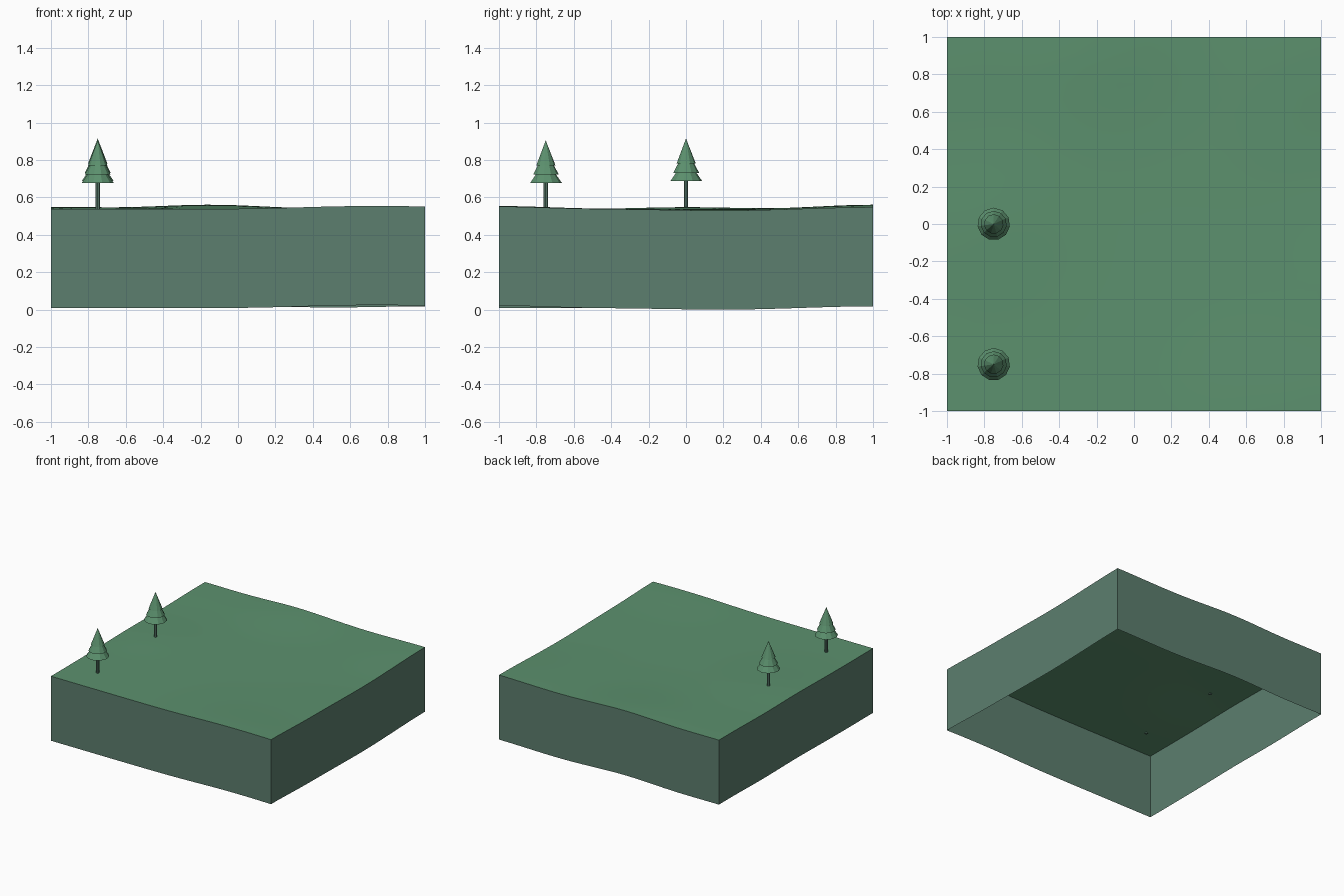
import bpy, bmesh, math

if "Cube" in bpy.data.objects:
    bpy.data.objects.remove(bpy.data.objects["Cube"])


def material(name, rgb):
    m = bpy.data.materials.new(name)
    m.use_nodes = True
    m.diffuse_color = (*rgb, 1)
    m.node_tree.nodes["Principled BSDF"].inputs["Base Color"].default_value = (*rgb, 1)
    return m


green = material("grass green", (0.107, 0.283, 0.156))
grey_green = material("grey green", (0.107, 0.209, 0.156))

# Gentle bumps and dips of the ground: x, y, height, radius
BUMPS = [(-0.15, 1, 0.023, 0.4), (0.6, -1, 0.014, 0.4), (1, 1, 0.01, 0.4),
         (-1, 0.9, 0.01, 0.4), (-0.8, 0, 0.01, 0.35), (1, 0.2, -0.008, 0.4),
         (1, -1, 0.008, 0.3)]
WALL = 0.53
STEPS = 24


def ground(x, y):
    return 0.538 + sum(h * math.exp(-((x - a) ** 2 + (y - b) ** 2) / (r * r))
                       for a, b, h, r in BUMPS)


def finish(name, bm, mat, smooth=True):
    mesh = bpy.data.meshes.new(name)
    bm.to_mesh(mesh)
    bm.free()
    mesh.materials.append(mat)
    ob = bpy.data.objects.new(name, mesh)
    bpy.context.collection.objects.link(ob)
    if smooth:
        for p in mesh.polygons:
            p.use_smooth = True
    return ob


# Grass sheet
bm = bmesh.new()
bmesh.ops.create_grid(bm, x_segments=STEPS, y_segments=STEPS, size=1)
for v in bm.verts:
    v.co.z = ground(v.co.x, v.co.y)
finish("grass_surface", bm, green)

# Four thin side walls that follow the ground edge, open underneath
for i, side in enumerate(("front", "left", "back", "right")):
    c, s = round(math.cos(i * math.pi / 2)), round(math.sin(i * math.pi / 2))
    bm = bmesh.new()
    columns = []
    for k in range(STEPS + 1):
        t = 2 * k / STEPS - 1
        x, y = t * c + s, t * s - c
        z = ground(x, y)
        columns.append((bm.verts.new((x, y, z - WALL)), bm.verts.new((x, y, z))))
    for a, b in zip(columns, columns[1:]):
        bm.faces.new((a[0], b[0], b[1], a[1]))
    finish(side + "_wall", bm, grey_green, smooth=False)


def frustum(name, x, y, z0, z1, r0, r1, sides, mat):
    bm = bmesh.new()
    bmesh.ops.create_cone(bm, cap_ends=True, segments=sides, radius1=r0,
                          radius2=r1, depth=z1 - z0)
    bmesh.ops.translate(bm, verts=bm.verts, vec=(x, y, (z0 + z1) / 2))
    finish(name, bm, mat, smooth=False)


# Fir trees: trunk and three stacked tiers (bottom, top, lower radius, upper radius)
TIERS = [(0.14, 0.21, 0.087, 0.038), (0.185, 0.27, 0.07, 0.025), (0.235, 0.368, 0.052, 0)]
for name, y, base in (("front_tree", -0.75, 0.537), ("middle_tree", 0, 0.547)):
    frustum(name + "_trunk", -0.75, y, base - 0.005, base + 0.17, 0.012, 0.012, 8, grey_green)
    for n, (z0, z1, r0, r1) in enumerate(TIERS):
        frustum(f"{name}_tier_{n + 1}", -0.75, y, base + z0, base + z1, r0, r1, 11, green)
